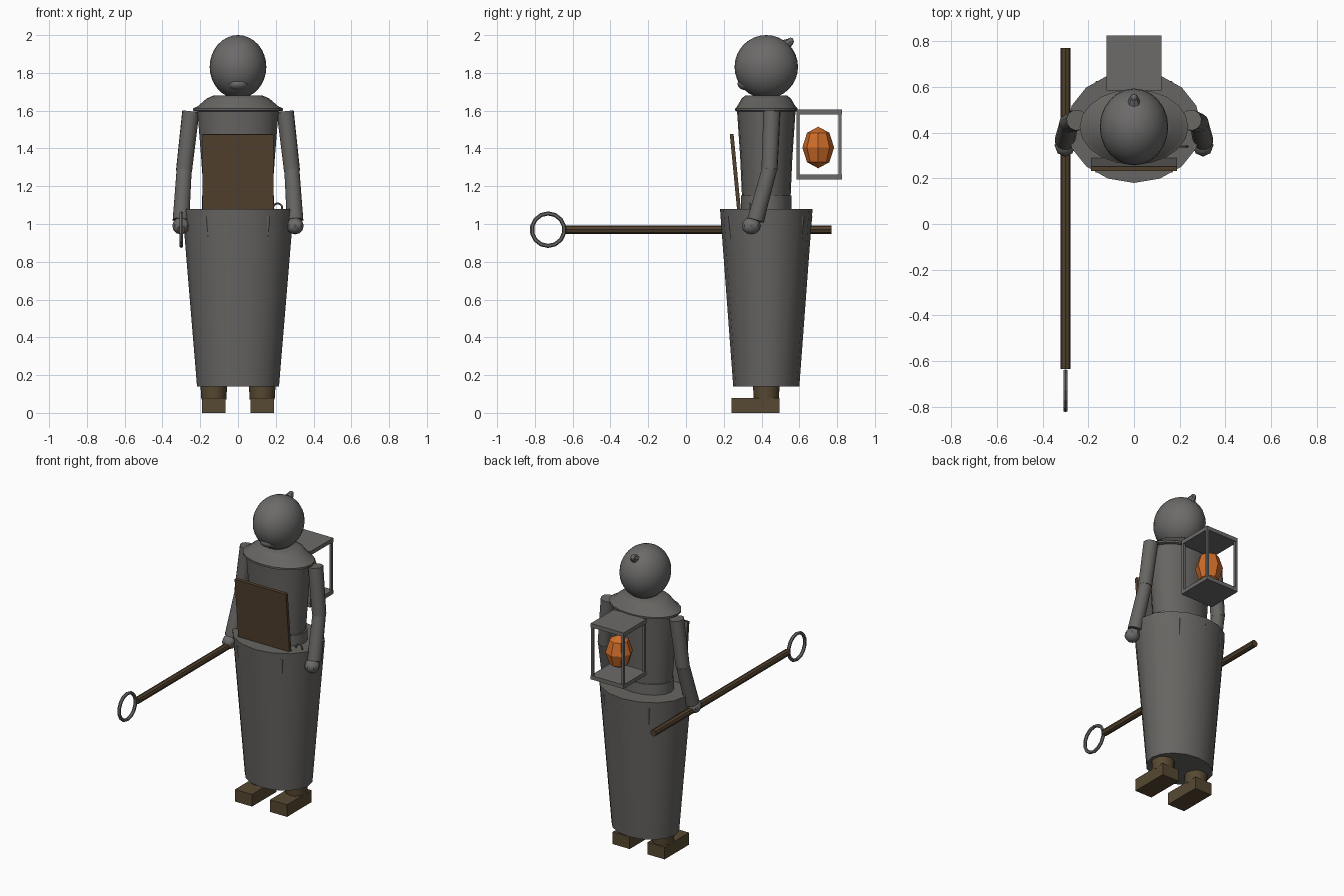
import bpy, bmesh, math
from mathutils import Vector

if "Cube" in bpy.data.objects:
    bpy.data.objects.remove(bpy.data.objects["Cube"])

CY = 0.425  # y of the body axis


def material(name, rgb):
    m = bpy.data.materials.new(name)
    m.use_nodes = True
    m.diffuse_color = (*rgb, 1)
    m.node_tree.nodes["Principled BSDF"].inputs["Base Color"].default_value = (*rgb, 1)
    return m


CLOTH = material("grey cloth", (0.135, 0.13, 0.122))
METAL = material("grey metal", (0.15, 0.146, 0.143))
WOOD = material("dark wood", (0.085, 0.053, 0.028))
LEATHER = material("brown leather", (0.095, 0.066, 0.032))
FLAME = material("orange glow", (0.62, 0.15, 0.022))


def finish(name, bm, mat, smooth=True):
    bmesh.ops.recalc_face_normals(bm, faces=bm.faces)
    mesh = bpy.data.meshes.new(name)
    bm.to_mesh(mesh)
    bm.free()
    ob = bpy.data.objects.new(name, mesh)
    bpy.context.collection.objects.link(ob)
    mesh.materials.append(mat)
    if smooth:
        bpy.ops.object.select_all(action="DESELECT")
        ob.select_set(True)
        bpy.context.view_layer.objects.active = ob
        bpy.ops.object.shade_smooth_by_angle(angle=math.radians(40))
    return ob


def loft(name, rings, mat, sides=16, x=0, y=CY):
    """Capped stack of ellipses, each given as (z, x radius, y radius)."""
    bm = bmesh.new()
    loops = []
    for z, rx, ry in rings:
        angles = [math.tau * i / sides for i in range(sides)]
        loops.append([bm.verts.new((x + rx * math.sin(a), y - ry * math.cos(a), z)) for a in angles])
    for low, high in zip(loops, loops[1:]):
        for i in range(sides):
            j = (i + 1) % sides
            bm.faces.new((low[i], low[j], high[j], high[i]))
    bm.faces.new(loops[0])
    bm.faces.new(loops[-1])
    return finish(name, bm, mat)


def rod(name, a, b, r1, r2, mat, sides=10):
    a, b = Vector(a), Vector(b)
    bm = bmesh.new()
    bmesh.ops.create_cone(bm, cap_ends=True, segments=sides, radius1=r1, radius2=r2, depth=(b - a).length)
    ob = finish(name, bm, mat)
    ob.location = (a + b) / 2
    ob.rotation_euler = (b - a).to_track_quat("Z", "Y").to_euler()
    return ob


def ball(name, loc, size, mat, u=24, v=16, smooth=True):
    bm = bmesh.new()
    bmesh.ops.create_uvsphere(bm, u_segments=u, v_segments=v, radius=1)
    bmesh.ops.scale(bm, vec=size, verts=bm.verts)
    ob = finish(name, bm, mat, smooth)
    ob.location = loc
    return ob


def box(name, loc, size, mat):
    bm = bmesh.new()
    bmesh.ops.create_cube(bm, size=1)
    bmesh.ops.scale(bm, vec=size, verts=bm.verts)
    ob = finish(name, bm, mat, False)
    ob.location = loc
    return ob


def ring(name, loc, radius, tube, mat, rotation):
    bpy.ops.mesh.primitive_torus_add(location=loc, rotation=rotation, major_radius=radius,
                                     minor_radius=tube, major_segments=14, minor_segments=6)
    ob = bpy.context.object
    ob.name = name
    ob.data.materials.append(mat)
    return ob


# Body
loft("skirt", [(0.14, 0.217, 0.175), (1.08, 0.295, 0.245)], CLOTH)
loft("belt", [(1.06, 0.19, 0.134), (1.15, 0.19, 0.134)], METAL)
loft("torso", [(1.06, 0.175, 0.125), (1.35, 0.195, 0.138), (1.6, 0.215, 0.155)], CLOTH, 20)
loft("collar", [(1.595, 0.22, 0.155), (1.6, 0.238, 0.165), (1.612, 0.238, 0.165),
                (1.622, 0.215, 0.155), (1.665, 0.165, 0.13), (1.68, 0.13, 0.11)], CLOTH, 20)

# Head
ball("head", (0, CY, 1.832), (0.15, 0.168, 0.168), METAL)
ball("chin", (0, 0.322, 1.742), (0.058, 0.05, 0.035), METAL, 12, 8)
rod("hood_tip", (0, 0.5, 1.93), (0, 0.556, 1.967), 0.042, 0.018, METAL, 8)
ball("hood_knob", (0, 0.553, 1.967), (0.016, 0.018, 0.02), METAL, 8, 6)

# Arms, hands and boots
for side, s in (("left", 1), ("right", -1)):
    shoulder, elbow, wrist = (s * 0.25, 0.455, 1.595), (s * 0.285, 0.442, 1.29), (s * 0.302, 0.368, 1.02)
    rod(side + "_upper_arm", elbow, shoulder, 0.043, 0.046, CLOTH, 12)
    ball(side + "_elbow", elbow, (0.043, 0.04, 0.043), CLOTH, 12, 8)
    rod(side + "_forearm", wrist, elbow, 0.045, 0.041, CLOTH, 12)
    ball(side + "_hand", (s * 0.302, 0.345, 0.99), (0.046, 0.05, 0.045), METAL, 8, 6)
    loft(side + "_boot_cuff", [(0.07, 0.066, 0.066), (0.2, 0.074, 0.074)], LEATHER, 12, s * 0.128)
    box(side + "_boot", (s * 0.128, 0.368, 0.04), (0.125, 0.255, 0.08), LEATHER)

# Narrow folds hanging from the waist
for i, degrees in enumerate((35, 145, 180, 215, 325)):
    a = math.radians(degrees)
    top = (0.275 * math.sin(a), CY - 0.228 * math.cos(a), 1.04)
    tip = (0.272 * math.sin(a), CY - 0.225 * math.cos(a), 0.9)
    rod("skirt_fold_%d" % (i + 1), tip, top, 0.002, 0.016, CLOTH, 6)
ring("waist_hook", (0.21, 0.34, 1.085), 0.024, 0.005, METAL, (math.pi / 2, 0, 0))

# Chest board, grey on its back face
board = box("chest_board", (0, 0.262, 1.267), (0.375, 0.02, 0.42), WOOD)
board.rotation_euler.x = math.radians(5.5)
board.data.materials.append(CLOTH)
for face in board.data.polygons:
    if face.normal.y > 0.5:
        face.material_index = 1

# Staff with a metal ring
rod("staff", (-0.3, -0.635, 0.97), (-0.3, 0.77, 0.97), 0.022, 0.022, WOOD, 8)
ring("staff_ring", (-0.3, -0.73, 0.97), 0.086, 0.011, METAL, (0, math.pi / 2, 0))

# Back lantern
LY = 0.705
for name, z in (("lantern_base", 1.248), ("lantern_roof", 1.592)):
    box(name, (0, LY, z), (0.24, 0.24, 0.026), METAL)
for sx in (-1, 1):
    for sy in (-1, 1):
        box("lantern_post", (sx * 0.111, LY + sy * 0.111, 1.42), (0.016, 0.016, 0.34), METAL)
ball("lantern_flame", (0, LY - 0.005, 1.405), (0.084, 0.084, 0.11), FLAME, 8, 4, False)
